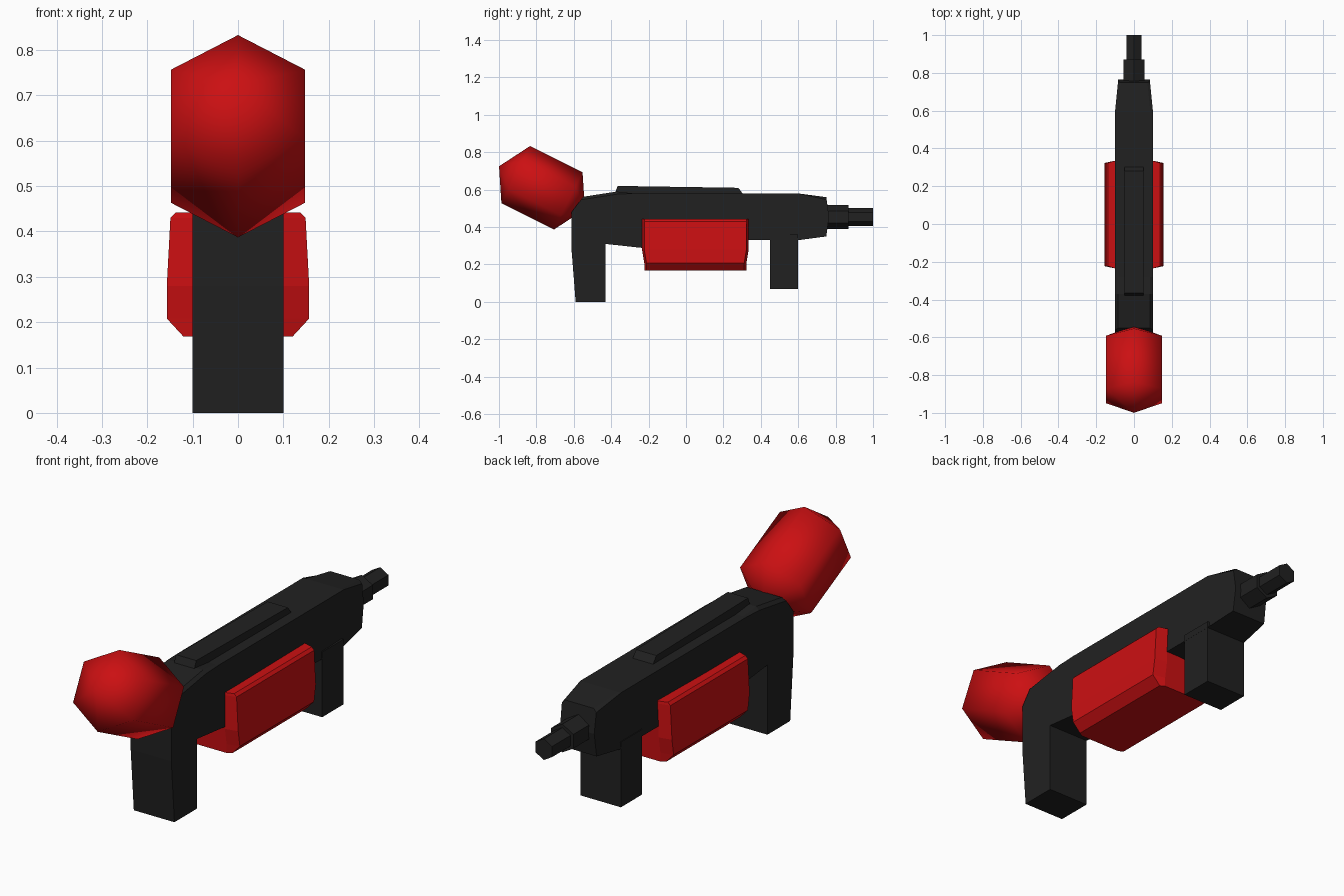
import bpy, bmesh, math
from mathutils import Vector

if "Cube" in bpy.data.objects:
    bpy.data.objects.remove(bpy.data.objects["Cube"])

def material(name, rgb):
    m = bpy.data.materials.new(name)
    m.diffuse_color = (*rgb, 1)
    m.use_nodes = True
    m.node_tree.nodes["Principled BSDF"].inputs["Base Color"].default_value = m.diffuse_color
    return m

BLACK = material("black", (0.015, 0.015, 0.015))
RED = material("red", (0.6, 0.005, 0.006))

def finish(name, bm, mat, smooth=False):
    bmesh.ops.recalc_face_normals(bm, faces=bm.faces)
    for f in bm.faces:
        f.smooth = smooth
    me = bpy.data.meshes.new(name)
    bm.to_mesh(me)
    bm.free()
    me.materials.append(mat)
    ob = bpy.data.objects.new(name, me)
    bpy.context.collection.objects.link(ob)
    return ob

def loft(rings, bm):
    """Closed skin through equal-length rings of points."""
    vs = [[bm.verts.new(p) for p in r] for r in rings]
    n = len(vs[0])
    for a, b in zip(vs, vs[1:]):
        for i in range(n):
            bm.faces.new((a[i], a[(i + 1) % n], b[(i + 1) % n], b[i]))
    bm.faces.new(vs[0][::-1])
    bm.faces.new(vs[-1])

def side_profile(name, pts, half, mat=BLACK, chamfer=0):
    """Side outline (y, z) spanned across x; half is a width function of y."""
    bm = bmesh.new()
    loft([[(s * half(y), y, z) for y, z in pts] for s in (-1, 1)], bm)
    if chamfer:
        edges = [e for e in bm.edges
                 if all(v.co.z > 0.54 for v in e.verts)
                 and e.verts[0].co.x * e.verts[1].co.x > 0]
        bmesh.ops.bevel(bm, geom=edges, offset=chamfer, segments=1,
                        affect='EDGES', clamp_overlap=True)
    return finish(name, bm, mat)

# Body with rear grip, narrowing at the nose
side_profile("body", [(-0.59, 0), (-0.43, 0), (-0.43, 0.31), (-0.2, 0.285),
                      (0.25, 0.285), (0.3, 0.33), (0.6, 0.33), (0.75, 0.35),
                      (0.765, 0.455), (0.75, 0.56), (0.6, 0.58), (-0.28, 0.58),
                      (-0.37, 0.59), (-0.55, 0.562), (-0.612, 0.48), (-0.612, 0.28)],
             lambda y: 0.1 if y <= 0.6 else 0.1 - 0.1 * (y - 0.6), chamfer=0.014)

# Front grip and top rail
side_profile("front_grip", [(0.45, 0.07), (0.60, 0.07), (0.60, 0.36), (0.45, 0.36)],
             lambda y: 0.0995)
side_profile("top_rail", [(-0.385, 0.57), (-0.365, 0.62), (0.28, 0.61), (0.31, 0.57)],
             lambda y: 0.05)

# Hexagonal barrel pieces
for name, r, y0, y1 in (("barrel_collar", 0.063, 0.72, 0.87),
                        ("barrel_tip", 0.047, 0.85, 1.0)):
    bm = bmesh.new()
    loft([[(r * math.sin(math.pi / 3 * k), y, 0.454 + r * math.cos(math.pi / 3 * k))
           for k in range(6)] for y in (y0, y1)], bm)
    finish(name, bm, BLACK)

# Red cover wrapped round the underside, ends pinched toward the body
half = [(0.137, 0.442), (0.149, 0.43), (0.157, 0.28), (0.157, 0.208), (0.12, 0.168)]
outline = half + [(-x, z) for x, z in reversed(half)]

def cover_ring(s, pinch):
    ring = []
    for x, z in outline:
        reach = 0.273 if z >= 0.28 else 0.261
        if pinch:
            reach += 0.012
            x = math.copysign(0.1, x)
        ring.append((x, 0.05 + s * reach, z))
    return ring

bm = bmesh.new()
loft([cover_ring(-1, True), cover_ring(-1, False),
      cover_ring(1, False), cover_ring(1, True)], bm)
finish("side_cover", bm, RED)

# Tilted hexagonal hopper with pointed ends
centre = Vector((0, -0.77, 0.61))
axis = Vector((0, -0.894, 0.447))
up = Vector((0, 0.447, 0.894))
right = Vector((1, 0, 0))
bm = bmesh.new()
rings = []
for d, r in ((-0.257, 0.0005), (-0.157, 0.171), (0.157, 0.171), (0.257, 0.0005)):
    rings.append([centre + axis * d + up * r * math.cos(math.pi / 3 * k)
                  + right * r * math.sin(math.pi / 3 * k) for k in range(6)])
loft(rings, bm)
bmesh.ops.remove_doubles(bm, verts=bm.verts, dist=0.002)
finish("hopper", bm, RED, smooth=True)
